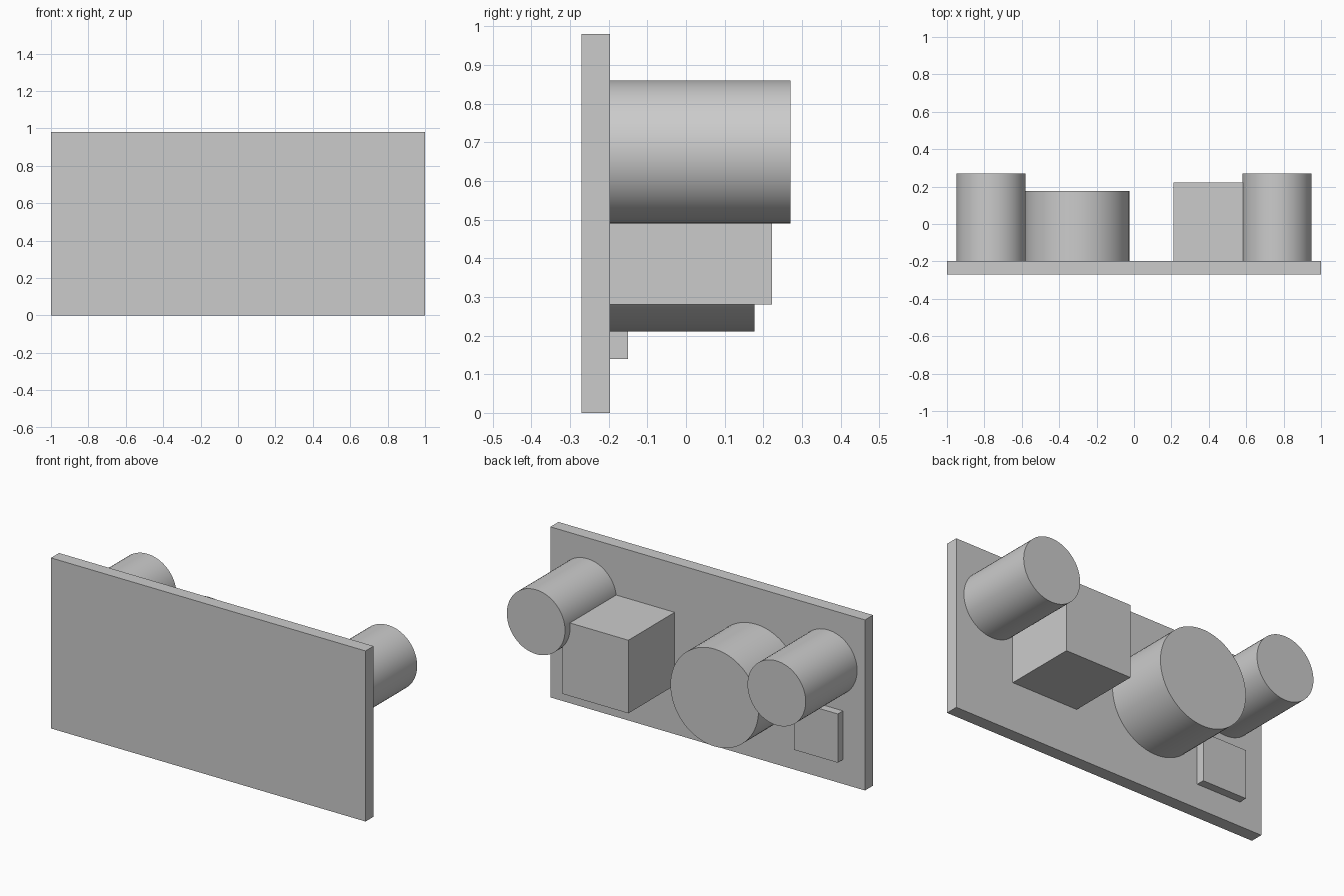
import bpy
import math

old = bpy.data.objects.get("Cube")
if old:
    bpy.data.objects.remove(old, do_unlink=True)

# One plain grey for every part
GREY = (0.6, 0.6, 0.6, 1.0)
grey = bpy.data.materials.new("plain_grey")
grey.use_nodes = True
grey.diffuse_color = GREY
grey.node_tree.nodes["Principled BSDF"].inputs["Base Color"].default_value = GREY

FRONT, BACK = -0.27, -0.197   # faces of the panel


def finish(name):
    ob = bpy.context.object
    ob.name = name
    ob.data.materials.append(grey)
    bpy.ops.object.transform_apply(location=False, rotation=True, scale=True)
    return ob


def block(name, x0, x1, y0, y1, z0, z1):
    bpy.ops.mesh.primitive_cube_add(
        size=1, location=((x0 + x1) / 2, (y0 + y1) / 2, (z0 + z1) / 2))
    bpy.context.object.scale = (x1 - x0, y1 - y0, z1 - z0)
    return finish(name)


def drum(name, x, z, radius, y_end):
    bpy.ops.mesh.primitive_cylinder_add(
        vertices=64, radius=radius, depth=y_end - BACK,
        location=(x, (BACK + y_end) / 2, z), rotation=(math.pi / 2, 0, 0))
    finish(name)
    bpy.ops.object.shade_smooth_by_angle(angle=math.radians(30))


# Flat panel
block("panel", -1, 1, FRONT, BACK, 0, 0.98)

# Pair of long drums near the upper ends
for side, x in (("left", 0.765), ("right", -0.765)):
    drum(side + "_drum", x, 0.675, 0.185, 0.27)

# Wide drum, cube and thin square pad on the back
drum("wide_drum", -0.305, 0.49, 0.28, 0.177)
block("cube_block", 0.21, 0.63, BACK, 0.223, 0.28, 0.70)
block("square_pad", -0.86, -0.58, BACK, -0.15, 0.14, 0.42)
